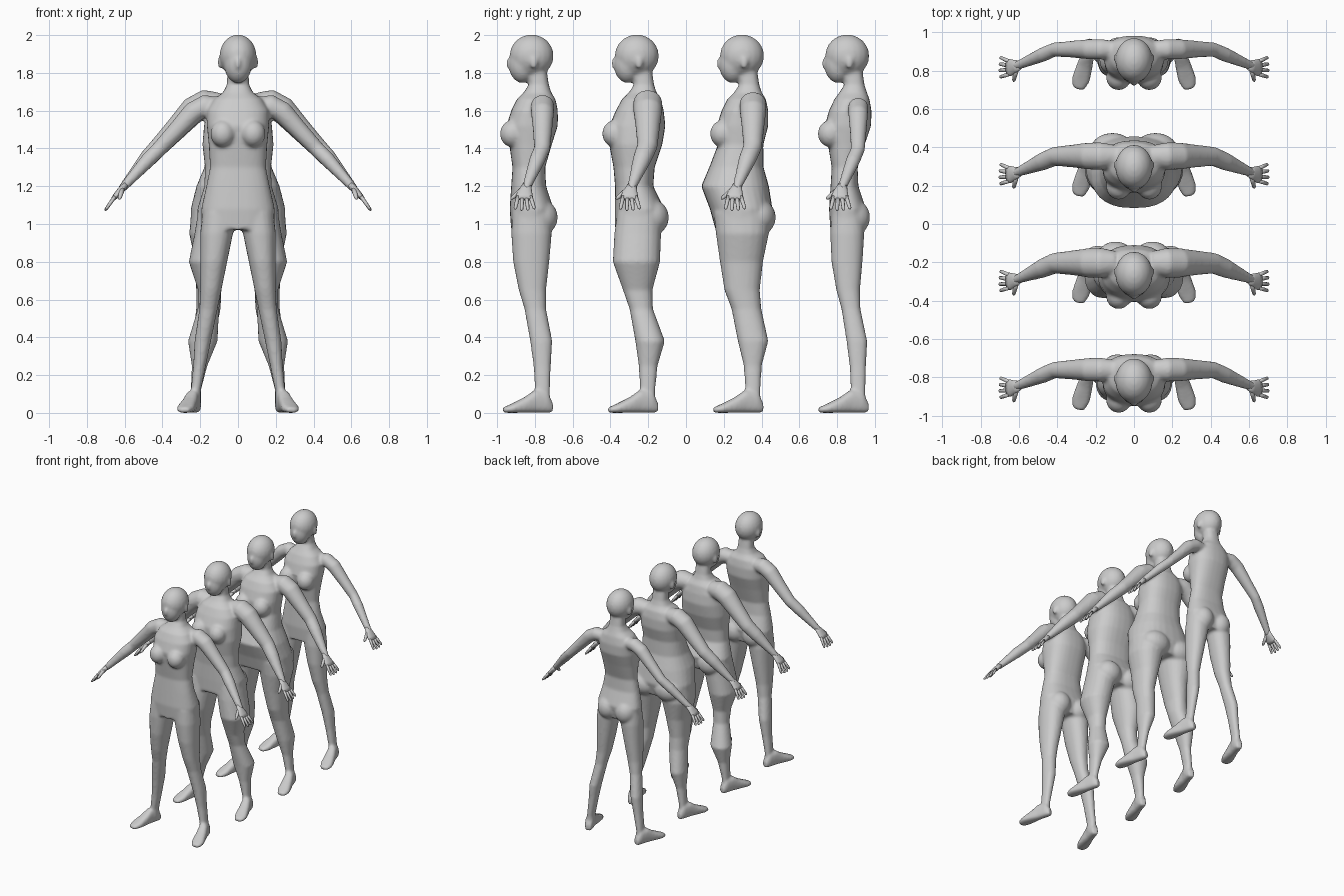
import bpy, bmesh, math
from mathutils import Vector as V

if "Cube" in bpy.data.objects:
    bpy.data.objects.remove(bpy.data.objects["Cube"])

# Base figure: (z, half width, front, back) and for the leg (z, outer, front, back)
TORSO = [(1.66, .13, -.06, .145), (1.6, .165, -.09, .157), (1.52, .165, -.115, .157),
         (1.42, .155, -.1, .125), (1.3, .148, -.083, .09), (1.2, .168, -.09, .095),
         (1.08, .195, -.098, .135), (.97, .19, -.09, .11)]
LEG = [(1.06, .19, -.085, .12), (.95, .2, -.09, .125), (.8, .2, -.08, .112), (.65, .2, -.05, .095),
       (.55, .205, -.02, .095), (.38, .23, .01, .128), (.25, .237, .028, .12), (.12, .25, .035, .116)]

# Body types: arm thickness, swellings (z, spread, width, front, back) added to the base
TYPES = {
    "average": (1.0, []),
    "muscular": (1.25, [(1.38, .15, .036, -.03, .03), (1.05, .1, .02, 0, .03),
                        (.82, .13, .062, -.03, .03), (.4, .12, .036, 0, .04)]),
    "heavy": (1.15, [(1.22, .13, .042, -.105, .06), (.98, .17, .06, -.03, .036),
                     (.68, .12, .02, -.025, .015), (.45, .12, .02, -.02, .042)]),
    "slim": (.86, [(1.15, .6, -.015, .02, -.018)]),
}


def swell(bumps, z):
    """Total (width, front, back) added at height z."""
    out = V((0, 0, 0))
    for zc, spread, *d in bumps:
        out += V(d) * math.exp(-((z - zc) / spread) ** 2)
    return out


def loft(bm, rings, n=20, p=0.9):
    """Capped skin through superellipse rings given as (centre, u axis, v axis)."""
    loops = []
    for c, u, v in rings:
        loop = []
        for i in range(n):
            a = 2 * math.pi * i / n
            ca, sa = math.cos(a), math.sin(a)
            loop.append(bm.verts.new(V(c) + V(u) * math.copysign(abs(ca) ** p, ca)
                                     + V(v) * math.copysign(abs(sa) ** p, sa)))
        loops.append(loop)
    for a, b in zip(loops, loops[1:]):
        for i in range(n):
            j = (i + 1) % n
            bm.faces.new((a[i], a[j], b[j], b[i]))
    bm.faces.new(loops[0])
    bm.faces.new(loops[-1])


def stack(bm, rows, **kw):
    """Loft of horizontal rings from rows of (z, x0, x1, front, back)."""
    loft(bm, [(((a + b) / 2, (f + k) / 2, z), ((b - a) / 2, 0, 0), (0, (k - f) / 2, 0))
              for z, a, b, f, k in rows], **kw)


def limb(bm, path, s, n=16):
    """Tube through (x, y, z, thickness, y radius), mirrored by s."""
    pts = [V((s * x, y, z)) for x, y, z, _, _ in path]
    rings = []
    for i, c in enumerate(pts):
        d = pts[min(i + 1, len(pts) - 1)] - pts[max(i - 1, 0)]
        u = d.cross(V((0, 1, 0))).normalized()
        rings.append((c, u * path[i][3], d.cross(u).normalized() * path[i][4]))
    loft(bm, rings, n, 1.0)


def blob(bm, c, r):
    """Ellipsoid."""
    g = bmesh.ops.create_uvsphere(bm, u_segments=20, v_segments=12, radius=1)
    bmesh.ops.scale(bm, vec=r, verts=g["verts"])
    bmesh.ops.translate(bm, vec=c, verts=g["verts"])


def finish(bm, name, y):
    bmesh.ops.recalc_face_normals(bm, faces=bm.faces)
    for f in bm.faces:
        f.smooth = True
    me = bpy.data.meshes.new(name)
    bm.to_mesh(me)
    bm.free()
    ob = bpy.data.objects.new(name, me)
    ob.location.y = y
    bpy.context.collection.objects.link(ob)
    return ob


def head(bm):
    blob(bm, (0, .018, 1.89), (.098, .117, .113))      # skull
    blob(bm, (0, -.03, 1.845), (.074, .074, .099))     # face and jaw
    blob(bm, (0, -.1, 1.85), (.014, .019, .03))        # nose
    for s in (-1, 1):
        blob(bm, (s * .096, .03, 1.855), (.012, .02, .034))  # ear


def torso(bm, bumps):
    # neck, then trunk
    rows = [(1.8, -.056, .056, 0, .1), (1.735, -.06, .06, .002, .11), (1.695, -.08, .08, -.025, .123)]
    for z, w, f, b in TORSO:
        dw, df, db = swell(bumps, z)
        rows.append((z, -w - dw, w + dw, f + df, b + db))
    stack(bm, rows, n=28, p=0.82)
    # breasts and buttocks
    bust = -.15 + swell(bumps, 1.48)[1] * .8
    dw, _, db = swell(bumps, 1.03)
    for s in (-1, 1):
        blob(bm, (s * .08, bust + .068, 1.478), (.066, .068, .072))
        blob(bm, (s * (.2 + dw) * .43, .067 + db, 1.035), ((.2 + dw) * .45, .09, .095))


def leg(bm, bumps, s):
    rows = []
    for z, w, f, b in LEG:
        dw, df, db = swell(bumps, z)
        inner = max(.005, .02 + (.98 - z) * .205 - (dw if z < .6 else 0))
        rows.append((z, s * inner, s * (w + dw), f + df, b + db))
    rows.append((.05, *rows[-1][1:]))
    stack(bm, rows)
    # foot: upright rings from heel to toe, (distance, half width, height)
    axis, side = V((s * .27, -.96, 0)), V((.96, s * .27, 0))
    foot = [(0, .022, .055), (.03, .033, .11), (.1, .036, .12), (.15, .042, .085),
            (.22, .048, .05), (.272, .03, .028)]
    loft(bm, [(V((s * .218, .128, h / 2)) + axis * t, side * w, (0, 0, h / 2))
              for t, w, h in foot], 16, 0.75)


def arm(bm, k, s):
    # (x, z, radius) from inside the shoulder to inside the hand
    path = []
    for x, z, r in ((.1, 1.625, .047), (.17, 1.627, .059), (.235, 1.592, .058), (.32, 1.5, .049),
                    (.415, 1.4, .041), (.475, 1.34, .04), (.605, 1.197, .023), (.618, 1.182, .021)):
        t = min(1, (.62 - x) / .2)                      # body type fades out at the wrist
        r *= 1 + (k - 1) * t
        path.append((x, .076 - max(0, x - .41) * .43, z + (k - 1) * .05 * t, r, r * 1.06))
    limb(bm, path, s)


def hand(name, y, s):
    bm = bmesh.new()
    limb(bm, [(.595, -.006, 1.208, .018, .024), (.62, -.014, 1.18, .018, .034),
              (.645, -.02, 1.15, .016, .045), (.662, -.021, 1.132, .011, .044)], s)
    # fingers: evenly spaced, spreading, the middle ones longest
    for i in range(4):
        y0, fan, ln = -.054 + .0223 * i, (i - 1.3) * .012, 1 - .09 * abs(i - 1.4)
        limb(bm, [(.652 + .054 * ln * t, y0 + fan * t, 1.145 - .077 * ln * t, r, r * 1.1)
                  for t, r in ((0, .01), (.5, .0095), (.92, .008), (1, .003))], s, 8)
    # thumb
    limb(bm, [(.612 + .016 * t, -.025 - .067 * t, 1.188 - .056 * t, r, r)
              for t, r in ((0, .015), (.5, .0125), (.88, .01), (1, .004))], s, 8)
    finish(bm, name, y)


for i, (kind, (thick, bumps)) in enumerate(TYPES.items()):
    y = (i - 1.5) * .557
    bm = bmesh.new()
    head(bm)
    torso(bm, bumps)
    for s in (-1, 1):
        leg(bm, bumps, s)
        arm(bm, thick, s)
        hand(f"{kind}_{'left' if s > 0 else 'right'}_hand", y, s)
    body = finish(bm, f"{kind}_body", y)
    # fuse the overlapping parts into one skin and soften the joins
    m = body.modifiers.new("fuse", "REMESH")
    m.mode, m.voxel_size, m.use_smooth_shade = "VOXEL", 0.01, True
    m = body.modifiers.new("soften", "SMOOTH")
    m.factor, m.iterations = 0.5, 6
